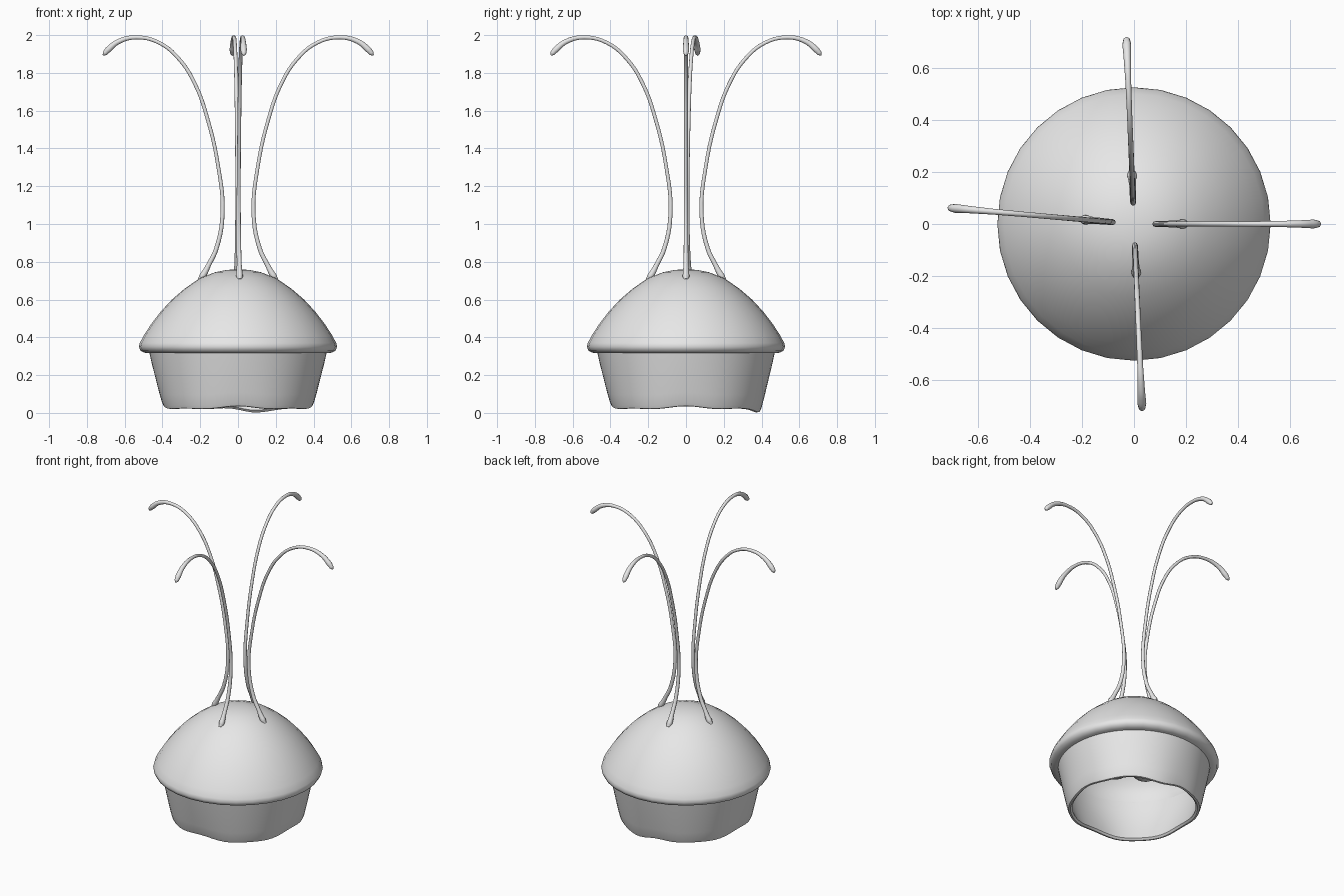
import bpy, bmesh, math
from mathutils import Vector

if "Cube" in bpy.data.objects:
    bpy.data.objects.remove(bpy.data.objects["Cube"])

grey = bpy.data.materials.new("soft grey")
grey.diffuse_color = (0.8, 0.8, 0.8, 1)
grey.use_nodes = True
grey.node_tree.nodes["Principled BSDF"].inputs["Base Color"].default_value = grey.diffuse_color


def smooth(obj, angle=50):
    bpy.ops.object.select_all(action='DESELECT')
    obj.select_set(True)
    bpy.context.view_layer.objects.active = obj
    bpy.ops.object.shade_smooth_by_angle(angle=math.radians(angle))


def lathe(name, profile, segments, shape=None):
    """Revolve (radius, z) points around z; shape may adjust each point."""
    bm = bmesh.new()
    rings = []
    for r, z in profile:
        if r == 0:
            rings.append([bm.verts.new((0, 0, z))])
            continue
        ring = []
        for i in range(segments):
            a = 2 * math.pi * i / segments
            rr, zz = shape(r, z, a) if shape else (r, z)
            ring.append(bm.verts.new((rr * math.cos(a), rr * math.sin(a), zz)))
        rings.append(ring)
    for lo, hi in zip(rings, rings[1:]):
        for i in range(segments):
            j = (i + 1) % segments
            quad = [lo[i % len(lo)], lo[j % len(lo)], hi[j % len(hi)], hi[i % len(hi)]]
            bm.faces.new(list(dict.fromkeys(quad)))
    bmesh.ops.recalc_face_normals(bm, faces=bm.faces)
    me = bpy.data.meshes.new(name)
    bm.to_mesh(me)
    bm.free()
    me.materials.append(grey)
    obj = bpy.data.objects.new(name, me)
    bpy.context.collection.objects.link(obj)
    smooth(obj)
    return obj


# Domed bell with a rolled brim, hollow underneath
lathe("bell", [(0, .76), (.06, .757), (.12, .745), (.2, .714), (.28, .66),
               (.35, .6), (.41, .535), (.46, .47), (.5, .408), (.52, .37),
               (.525, .35), (.515, .328), (.49, .317), (.455, .315),
               (.448, .33), (.455, .37), (.445, .44), (.395, .515), (.335, .58),
               (.27, .636), (.19, .69), (.11, .722), (0, .738)], 32)


# Tapered skirt, hollow, with a thick wavy hem
def ripple(r, z, a):
    k = max(0, (0.33 - z) / 0.3)          # stronger towards the hem
    dip = math.exp(-((a - math.radians(80)) / 0.28) ** 2)
    return (r - .006 * k * math.cos(4 * a),
            z + k * (.006 * math.cos(4 * a) + .004 * math.cos(8 * a) - .026 * dip))


lathe("skirt", [(.472, .33), (.458, .26), (.44, .18), (.422, .1), (.408, .045),
                (.4, .027), (.388, .025), (.376, .036), (.384, .06), (.407, .12),
                (.428, .2), (.44, .26), (.45, .335)], 64, ripple)

# Ring of rounded lobes inside the bell
for k in range(6):
    a = math.radians(208 + 60 * k)
    bpy.ops.mesh.primitive_uv_sphere_add(
        segments=20, ring_count=12, radius=.095,
        location=(.19 * math.cos(a), .19 * math.sin(a), .41))
    lobe = bpy.context.object
    lobe.name = f"inner_lobe_{k + 1}"
    lobe.scale.z = .8
    lobe.data.materials.append(grey)
    smooth(lobe)

# Tall stalks that bow inward, then arch out to a thicker tip: (reach, z, thickness)
PATH = [(.205, .705, .010), (.19, .722, .018), (.155, .785, .013), (.115, .87, .012),
        (.082, 1.06, .011), (.106, 1.31, .010), (.16, 1.55, .010),
        (.228, 1.74, .010), (.312, 1.872, .010), (.42, 1.96, .010),
        (.54, 1.988, .011), (.635, 1.966, .014), (.69, 1.923, .017),
        (.708, 1.903, .013), (.716, 1.893, .004)]
for k, angle in enumerate((0, 92.3, 175, 272.5)):
    a = math.radians(angle)
    cu = bpy.data.curves.new("stalk", 'CURVE')
    cu.dimensions = '3D'
    cu.bevel_depth = 1
    cu.bevel_resolution = 3
    cu.resolution_u = 5
    cu.use_fill_caps = True
    sp = cu.splines.new('BEZIER')
    sp.bezier_points.add(len(PATH) - 1)
    for p, (r, z, t) in zip(sp.bezier_points, PATH):
        p.co = Vector((r * math.cos(a), r * math.sin(a), z))
        p.handle_left_type = p.handle_right_type = 'AUTO'
        p.radius = t
    cu.materials.append(grey)
    stalk = bpy.data.objects.new(f"stalk_{k + 1}", cu)
    bpy.context.collection.objects.link(stalk)
    bpy.ops.object.select_all(action='DESELECT')
    stalk.select_set(True)
    bpy.context.view_layer.objects.active = stalk
    bpy.ops.object.convert(target='MESH')
    smooth(bpy.context.object)
